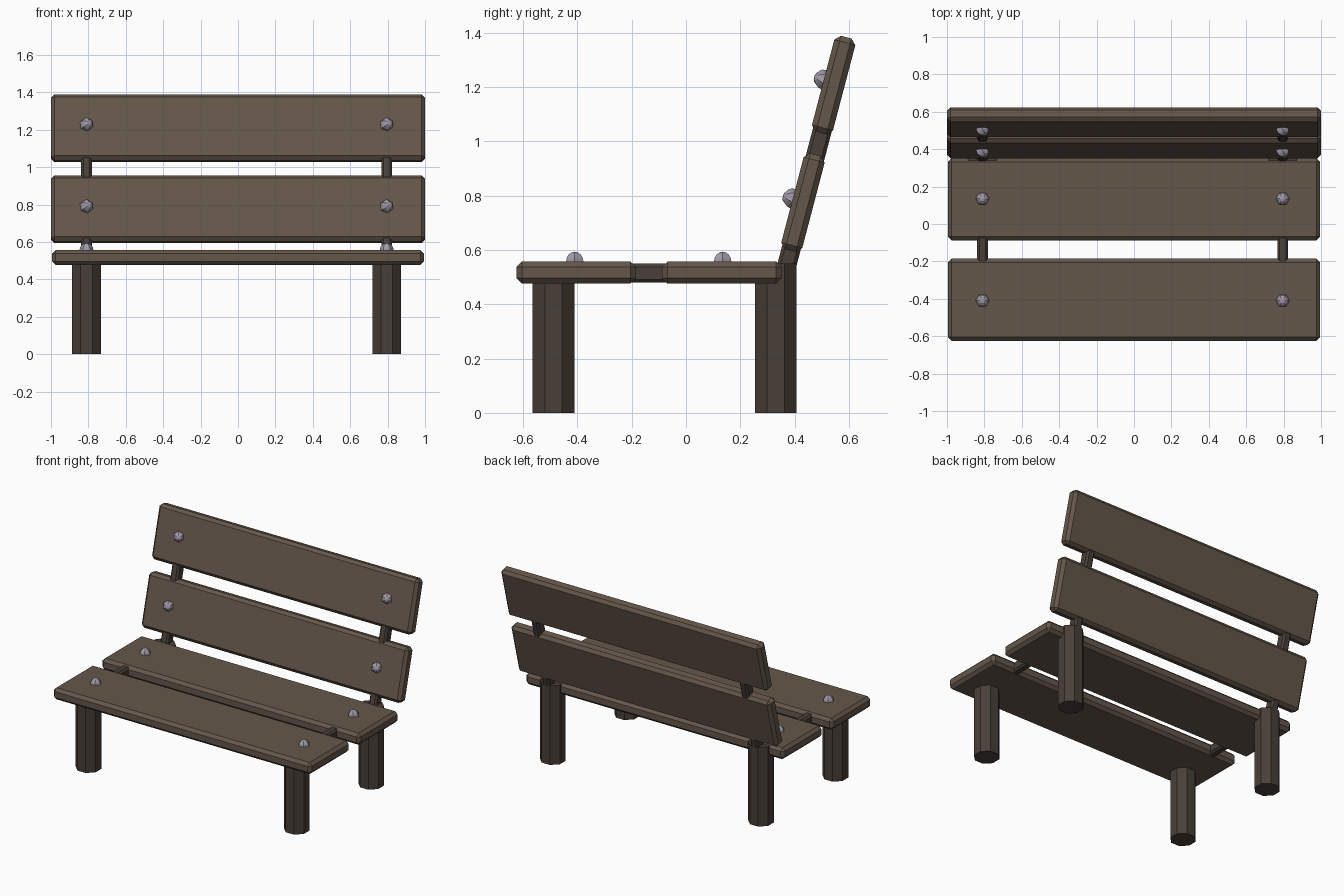
import bpy
from math import radians, pi, cos, sin

if "Cube" in bpy.data.objects:
    bpy.data.objects.remove(bpy.data.objects["Cube"])

SIDES = {"left": -0.81, "right": 0.795}
LEAN = radians(-14.7)


def material(name, rgb):
    m = bpy.data.materials.new(name)
    m.diffuse_color = (*rgb, 1)
    m.use_nodes = True
    m.node_tree.nodes["Principled BSDF"].inputs["Base Color"].default_value = m.diffuse_color
    return m


PLANK = material("plank_wood", (0.13, 0.095, 0.07))
FRAME = material("frame_wood", (0.066, 0.05, 0.04))
METAL = material("bolt_metal", (0.36, 0.33, 0.4))


def finish(name, mat):
    ob = bpy.context.object
    ob.name = name
    ob.data.materials.append(mat)
    return ob


def beam(name, loc, size, mat, chamfer, tilt=0.0):
    bpy.ops.mesh.primitive_cube_add(size=1, location=loc)
    ob = finish(name, mat)
    ob.scale = size
    bpy.ops.object.transform_apply(location=False, rotation=False, scale=True)
    ob.rotation_euler.x = tilt
    bev = ob.modifiers.new("chamfer", "BEVEL")
    bev.width = chamfer
    bev.segments = 1
    return ob


def leg(name, x, y, top):
    bpy.ops.mesh.primitive_cylinder_add(vertices=8, radius=0.083, depth=top,
                                        location=(x, y, top / 2),
                                        rotation=(0, 0, pi / 8))
    finish(name, FRAME)


def bolt(name, loc, tilt=0.0):
    # six-sided domed head, half sunk into the plank
    bpy.ops.mesh.primitive_uv_sphere_add(segments=6, ring_count=8, radius=0.037,
                                         location=loc)
    ob = finish(name, METAL)
    for v in ob.data.vertices:      # put corners on the x axis
        a = pi / 6 if abs(max(p.co.x for p in ob.data.vertices) - 0.037) > 0.001 else 0
        break
    ob.rotation_euler = (tilt, 0, a)


# Seat planks
beam("seat_plank_front", (0, -0.405, 0.517), (1.99, 0.44, 0.081), PLANK, 0.02)
beam("seat_plank_rear", (0, 0.132, 0.517), (1.99, 0.44, 0.081), PLANK, 0.02)

# Backrest planks
beam("back_plank_lower", (0, 0.431, 0.775), (2, 0.08, 0.365), PLANK, 0.02, LEAN)
beam("back_plank_upper", (0, 0.544, 1.208), (2, 0.08, 0.365), PLANK, 0.02, LEAN)

for side, x in SIDES.items():
    # Legs
    leg("front_leg_" + side, x, -0.488, 0.51)
    leg("rear_leg_" + side, x, 0.331, 0.55)
    # Seat rail and leaning back post
    beam("seat_rail_" + side, (x, -0.08, 0.515), (0.058, 0.8, 0.07), FRAME, 0.012)
    half = 0.41
    beam("back_post_" + side,
         (x, 0.36 - half * sin(LEAN), 0.5 + half * cos(LEAN)),
         (0.058, 0.07, 2 * half), FRAME, 0.012, LEAN)
    # Bolts
    bolt("seat_bolt_front_" + side, (x, -0.41, 0.557))
    bolt("seat_bolt_rear_" + side, (x, 0.135, 0.557))
    bolt("back_bolt_lower_" + side, (x, 0.392, 0.79), pi / 2 + LEAN)
    bolt("back_bolt_upper_" + side, (x, 0.507, 1.228), pi / 2 + LEAN)
